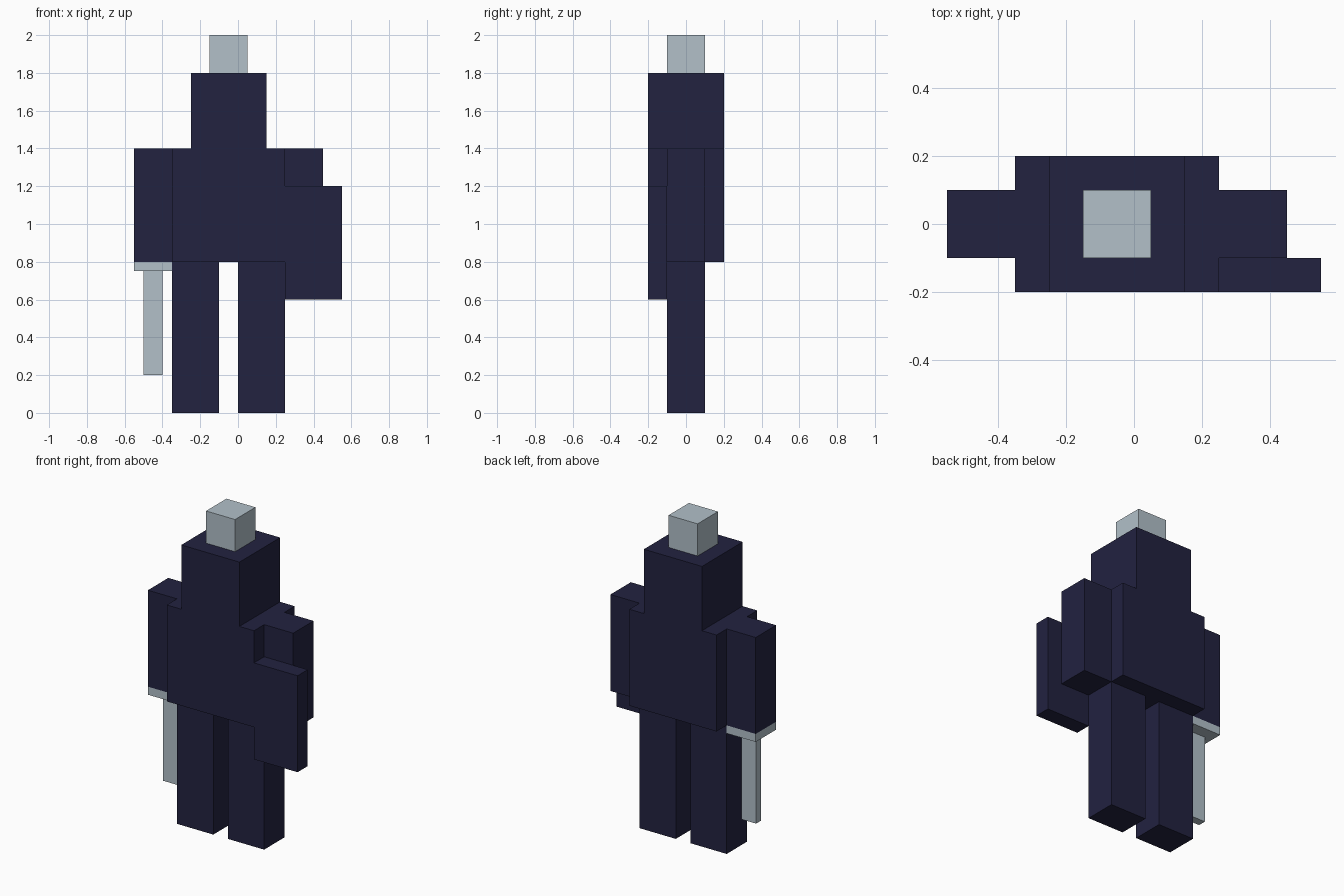
import bpy

old = bpy.data.objects.get("Cube")
if old:
    bpy.data.objects.remove(old, do_unlink=True)


def make_material(name, rgb):
    mat = bpy.data.materials.new(name)
    mat.use_nodes = True
    color = (*rgb, 1.0)
    mat.diffuse_color = color
    mat.node_tree.nodes["Principled BSDF"].inputs["Base Color"].default_value = color
    return mat


navy = make_material("dark navy", (0.016, 0.016, 0.051))
steel = make_material("pale steel", (0.445, 0.527, 0.584))


def box(name, mat, xs, ys, zs):
    """Box spanning the given ranges on each axis."""
    spans = (xs, ys, zs)
    bpy.ops.mesh.primitive_cube_add(size=1)
    obj = bpy.context.object
    obj.name = name
    obj.location = [(a + b) / 2 for a, b in spans]
    obj.scale = [b - a for a, b in spans]
    bpy.ops.object.transform_apply(location=True, rotation=False, scale=True)
    obj.data.materials.append(mat)
    return obj


MID = -0.05  # body centre line; the shield shifts the whole model sideways
thick, slim = (-0.2, 0.2), (-0.1, 0.1)

# Body, head and the small block on top
box("torso", navy, (MID - 0.3, MID + 0.3), thick, (0.8, 1.4))
box("head", navy, (MID - 0.2, MID + 0.2), thick, (1.4, 1.8))
box("crest", steel, (MID - 0.1, MID + 0.1), slim, (1.8, 2.0))

# Paired limbs
for side, s in (("left", 1), ("right", -1)):
    box(side + "_leg", navy, sorted((MID + s * 0.05, MID + s * 0.3)), slim, (0.0, 0.8))
    box(side + "_arm", navy, sorted((MID + s * 0.3, MID + s * 0.5)), slim, (0.8, 1.4))

# Shield in front of the left arm
box("shield", navy, (0.25, 0.55), (-0.2, -0.1), (0.6, 1.2))

# Sword hanging from the right hand
box("sword_guard", steel, (-0.55, -0.35), slim, (0.75, 0.8))
box("sword_blade", steel, (-0.5, -0.4), (-0.025, 0.025), (0.2, 0.75))
